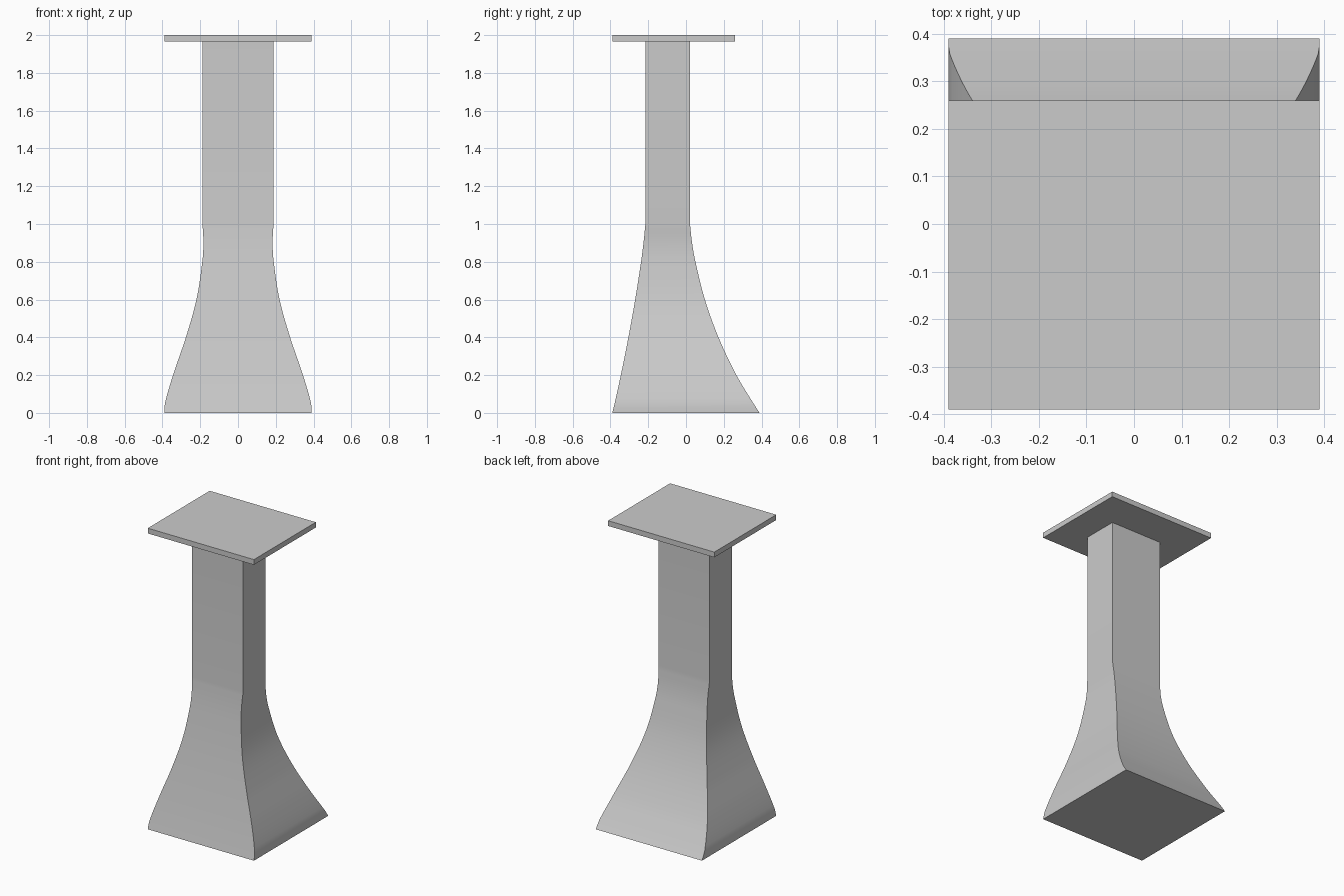
import bpy
import bmesh
import math

old = bpy.data.objects.get("Cube")
if old:
    bpy.data.objects.remove(old, do_unlink=True)

grey = bpy.data.materials.new("plain grey")
grey.use_nodes = True
colour = (0.6, 0.6, 0.6, 1)
grey.diffuse_color = colour
grey.node_tree.nodes["Principled BSDF"].inputs["Base Color"].default_value = colour


def add_object(name, bm):
    bmesh.ops.recalc_face_normals(bm, faces=bm.faces)
    mesh = bpy.data.meshes.new(name)
    bm.to_mesh(mesh)
    bm.free()
    mesh.materials.append(grey)
    obj = bpy.data.objects.new(name, mesh)
    bpy.context.collection.objects.link(obj)
    return obj


def smooth_sample(keys, z):
    """Smooth curve through rows of (z, values...)."""
    i = max(k for k in range(len(keys) - 1) if keys[k][0] <= z)
    a, b = keys[i], keys[i + 1]
    before, after = keys[max(i - 1, 0)], keys[min(i + 2, len(keys) - 1)]
    span = b[0] - a[0]
    t = (z - a[0]) / span
    result = []
    for c in range(1, len(a)):
        m0 = (b[c] - before[c]) / (b[0] - before[0]) * span
        m1 = (after[c] - a[c]) / (after[0] - a[0]) * span
        result.append((2*t**3 - 3*t**2 + 1) * a[c] + (t**3 - 2*t**2 + t) * m0
                      + (3*t**2 - 2*t**3) * b[c] + (t**3 - t**2) * m1)
    return result


# Flared column: rows of height, half width, front y, back y
sections = [
    (0, 0.39, -0.39, 0.39),
    (0.05, 0.387, -0.378, 0.357),
    (0.2, 0.344, -0.345, 0.267),
    (0.4, 0.276, -0.305, 0.172),
    (0.6, 0.22, -0.269, 0.1),
    (0.8, 0.189, -0.238, 0.05),
    (0.9, 0.183, -0.225, 0.032),
    (1.0, 0.188, -0.215, 0.021),
]
steps = 40
levels = [(i / steps, smooth_sample(sections, min(i / steps, 0.9999)))
          for i in range(steps + 1)]
levels.append((1.965, sections[-1][1:]))

bm = bmesh.new()
rings = []
for z, (half, front, back) in levels:
    corners = [(-half, front), (half, front), (half, back), (-half, back)]
    rings.append([bm.verts.new((x, y, z)) for x, y in corners])
for low, high in zip(rings, rings[1:]):
    for i in range(4):
        j = (i + 1) % 4
        bm.faces.new((low[i], low[j], high[j], high[i]))
bm.faces.new(rings[0])
bm.faces.new(rings[-1])
column = add_object("flared_column", bm)

bpy.ops.object.select_all(action='DESELECT')
column.select_set(True)
bpy.context.view_layer.objects.active = column
bpy.ops.object.shade_smooth_by_angle(angle=math.radians(35))

# Flat plate on top, set towards the front
bm = bmesh.new()
bmesh.ops.create_cube(bm, size=1)
bmesh.ops.scale(bm, vec=(0.78, 0.65, 0.035), verts=bm.verts)
bmesh.ops.translate(bm, vec=(0, -0.065, 1.9825), verts=bm.verts)
add_object("top_plate", bm)
